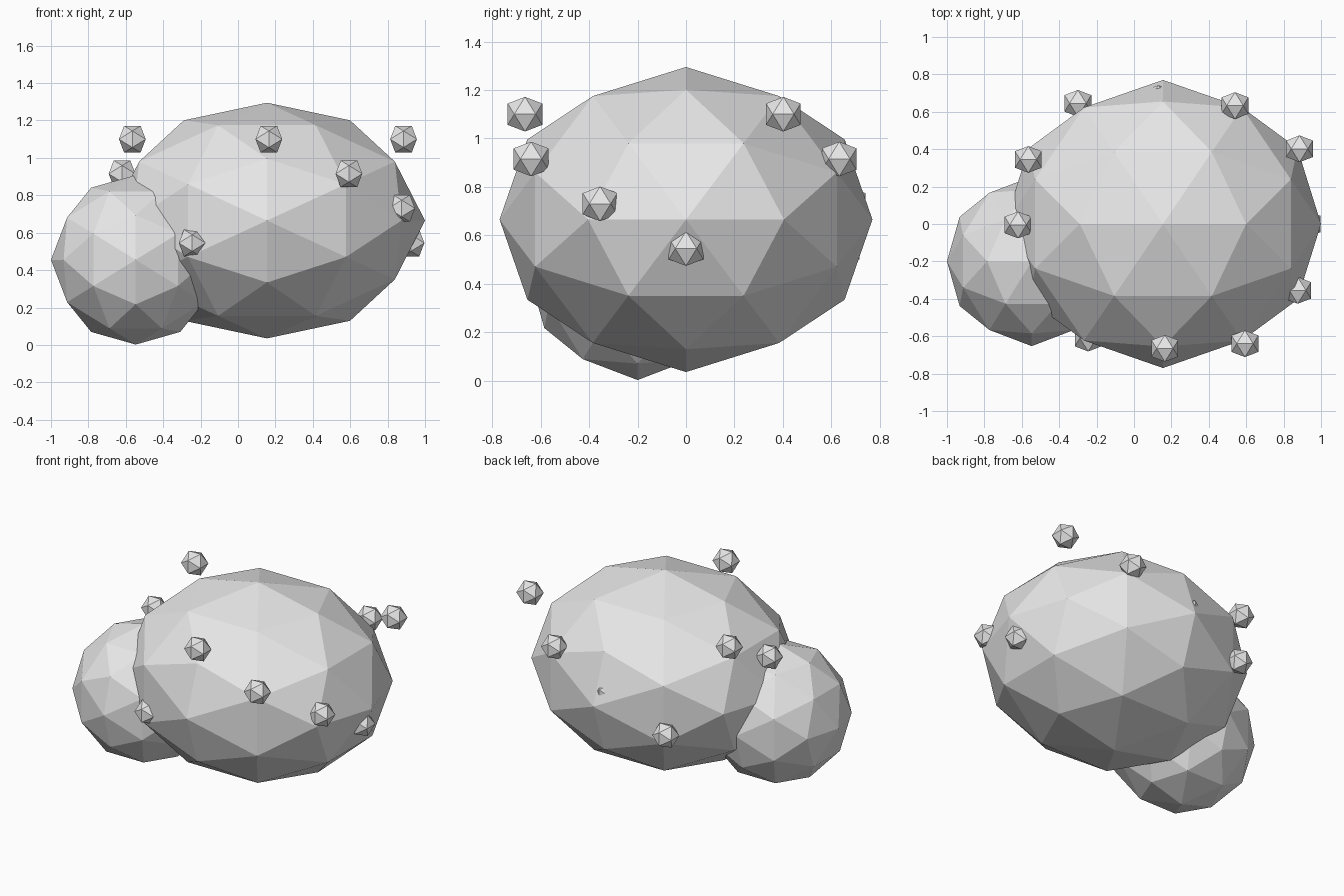
import bpy, math
from mathutils import Matrix

if "Cube" in bpy.data.objects:
    bpy.data.objects.remove(bpy.data.objects["Cube"])

grey = bpy.data.materials.new("light_grey")
grey.diffuse_color = (0.8, 0.8, 0.8, 1)
grey.use_nodes = True
grey.node_tree.nodes["Principled BSDF"].inputs["Base Color"].default_value = grey.diffuse_color

# Turn that puts an icosahedron's edges, not its corners, on the main axes
TURN = Matrix.Rotation(-math.atan(2 / (1 + math.sqrt(5))), 4, 'Y')


def ball(name, centre, radii, detail):
    """Flat-faced icosphere stretched to the given radii."""
    bpy.ops.mesh.primitive_ico_sphere_add(subdivisions=detail, radius=1)
    ob = bpy.context.object
    ob.name = name
    ob.data.transform(Matrix.Diagonal((*radii, 1)) @ TURN)
    ob.location = centre
    ob.data.materials.append(grey)
    return ob


# Large body and the smaller lobe at its side
ball("body", (0.155, 0, 0.665), (0.845, 0.77, 0.63), 2)
ball("side_lobe", (-0.547, -0.2, 0.455), (0.453, 0.453, 0.453), 2)

# Ring of small studs whose heights step down in groups of four
HEIGHTS = (1.10, 0.915, 0.73, 0.545)
STUDS = [(0.165, -0.665), (0.593, -0.64), (0.875, -0.355), (0.925, 0.0),
         (0.885, 0.402), (0.54, 0.633), (0.13, 0.67), (-0.30, 0.645),
         (-0.565, 0.345), (-0.62, -0.005), (-0.49, -0.35), (-0.245, -0.61)]
for i, (x, y) in enumerate(STUDS):
    ball(f"stud_{i + 1}", (x, y, HEIGHTS[i % 4]), (0.084, 0.084, 0.084), 1)
